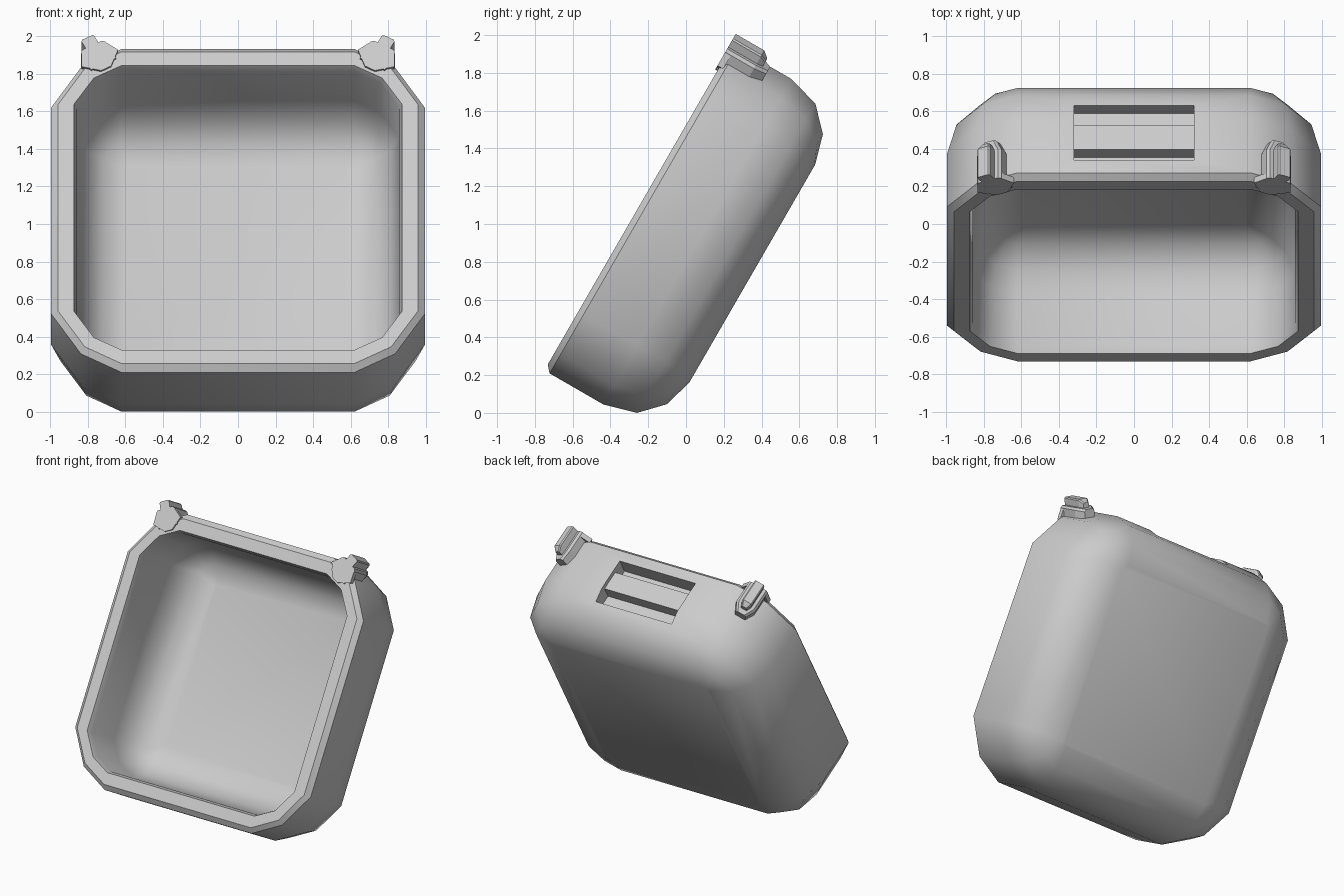
import bpy, bmesh, math
from mathutils import Vector

cube = bpy.data.objects.get("Cube")
if cube:
    bpy.data.objects.remove(cube, do_unlink=True)

TILT = math.radians(30)
MID = 0.815  # height of the case centre along its own tilted axis

grey = bpy.data.materials.new("light grey")
grey.use_nodes = True
grey.diffuse_color = (0.6, 0.6, 0.6, 1)
grey.node_tree.nodes["Principled BSDF"].inputs["Base Color"].default_value = (0.6, 0.6, 0.6, 1)


def place(u, v, w):
    """Case space (across, up the opening, depth) to the leaning pose."""
    s, c = math.sin(TILT), math.cos(TILT)
    v += MID
    return Vector((u, s * v + c * w, c * v - s * w))


def loft(name, rings):
    """Closed solid skinned through rings of equal point count."""
    bm = bmesh.new()
    loops = [[bm.verts.new(place(*p)) for p in ring] for ring in rings]
    n = len(loops[0])
    for a, b in zip(loops, loops[1:]):
        for i in range(n):
            j = (i + 1) % n
            bm.faces.new((a[i], a[j], b[j], b[i]))
    bm.faces.new(loops[0])
    bm.faces.new(loops[-1])
    bmesh.ops.recalc_face_normals(bm, faces=bm.faces)
    mesh = bpy.data.meshes.new(name)
    bm.to_mesh(mesh)
    bm.free()
    mesh.materials.append(grey)
    obj = bpy.data.objects.new(name, mesh)
    bpy.context.collection.objects.link(obj)
    return obj


def select(obj):
    bpy.ops.object.select_all(action='DESELECT')
    obj.select_set(True)
    bpy.context.view_layer.objects.active = obj


def smooth(obj, degrees):
    select(obj)
    bpy.ops.object.shade_smooth_by_angle(angle=math.radians(degrees))


def case_ring(inset, depth):
    """Square outline with two-segment rounded corners."""
    half = 0.995 - inset
    cu, cv = min(0.62, half - 0.03), min(0.635, half - 0.03)
    ru, rv = half - cu, half - cv
    corner = [(cu, cv + rv), (cu + 0.58 * ru, cv + 0.68 * rv), (cu + ru, cv)]
    pts = []
    for su, sv in ((1, 1), (1, -1), (-1, -1), (-1, 1)):
        part = [(su * u, sv * v, depth) for u, v in corner]
        pts += part if su * sv > 0 else part[::-1]
    return pts


def box(name, u, v, w):
    rect = [(u[0], v[0]), (u[1], v[0]), (u[1], v[1]), (u[0], v[1])]
    return loft(name, [[(a, b, d) for a, b in rect] for d in w])


# Shell: back panel, rounded edge, side wall, rim, then the inside
profile = [(0.33, -0.065), (0.17, -0.11), (0.05, -0.225), (0, -0.40), (0, -0.73),
           (0.036, -0.762), (0.12, -0.762), (0.135, -0.72), (0.14, -0.42),
           (0.18, -0.28), (0.27, -0.18), (0.39, -0.14)]
shell = loft("case_shell", [case_ring(i, d) for i, d in profile])

# Handle recess in the top wall
cutter = box("recess_cutter", (-0.32, 0.32), (0.88, 1.2), (-0.65, -0.30))
cutter.hide_render = True
cut = shell.modifiers.new("recess", 'BOOLEAN')
cut.operation, cut.solver, cut.object = 'DIFFERENCE', 'EXACT', cutter
select(shell)
bpy.ops.object.modifier_apply(modifier="recess")
bpy.data.objects.remove(cutter, do_unlink=True)
smooth(shell, 40)

# Handle bar inside the recess
box("handle_bar", (-0.32, 0.32), (0.87, 0.965), (-0.57, -0.42))

# Corner feet: flared front plate, wide base and narrow ridge
OUT, ALONG, CENTRE = Vector((0.47, 0.88)), Vector((0.88, -0.47)), Vector((0.745, 0.93))


def foot_part(name, side, sections):
    rings = []
    for depth, outline in sections:
        ring = [CENTRE + ALONG * t + OUT * r for t, r in outline]
        rings.append([(side * p.x, p.y, depth) for p in ring])
    return loft(name, rings)


def block(width, low, high, bevel):
    return [(-width, low), (width, low), (width, high - bevel), (width - bevel, high),
            (bevel - width, high), (-width, high - bevel)]


plate = [(-0.11, -0.02), (-0.07, 0.06), (0.07, 0.06), (0.11, -0.02), (0.03, -0.09), (-0.03, -0.09)]
for side, word in ((1, "left"), (-1, "right")):
    foot_part(word + "_foot_plate", side, [(-0.775, plate), (-0.74, plate)])
    foot_part(word + "_foot_base", side, [
        (-0.775, block(0.075, -0.06, 0.07, 0.015)),
        (-0.60, block(0.075, -0.06, 0.07, 0.015)),
        (-0.53, block(0.04, -0.06, 0.06, 0.015))])
    foot_part(word + "_foot_ridge", side, [
        (-0.775, block(0.038, 0, 0.125, 0.008)),
        (-0.60, block(0.038, 0, 0.125, 0.008)),
        (-0.565, block(0.022, 0, 0.10, 0.008))])
